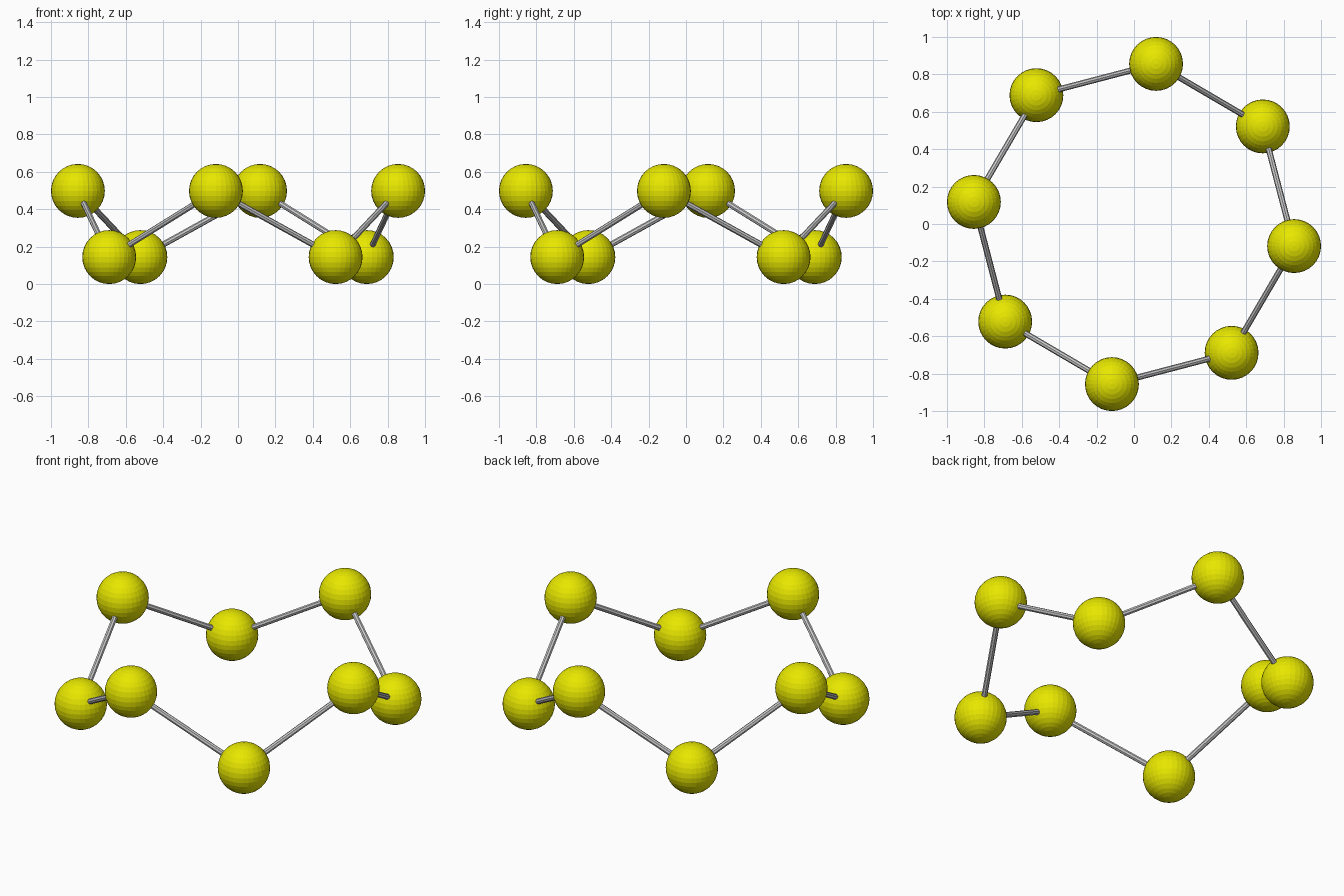
import bpy, math
from mathutils import Vector

if "Cube" in bpy.data.objects:
    bpy.data.objects.remove(bpy.data.objects["Cube"])

BALL_R, ROD_R = 0.144, 0.016
LOW_Z, HIGH_Z = 0.144, 0.498


def material(name, rgb):
    m = bpy.data.materials.new(name)
    m.diffuse_color = (*rgb, 1)
    m.use_nodes = True
    m.node_tree.nodes["Principled BSDF"].inputs["Base Color"].default_value = m.diffuse_color
    return m


yellow = material("yellow", (0.8, 0.8, 0.0))
grey = material("grey", (0.58, 0.58, 0.58))

# Puckered ring of eight points, alternately high and low
points = []
for i in range(8):
    high = i % 2 == 0
    a = math.atan2(0.856, 0.118) + i * math.pi / 4
    r = math.hypot(0.856, 0.118)
    points.append(Vector((r * math.cos(a), r * math.sin(a), HIGH_Z if high else LOW_Z)))

for i, p in enumerate(points):
    # Ball
    bpy.ops.mesh.primitive_uv_sphere_add(segments=32, ring_count=16, radius=BALL_R, location=p)
    ball = bpy.context.object
    ball.name = f"ball_{i + 1}"
    ball.data.materials.append(yellow)

    # Rod to the next ball
    q = points[(i + 1) % 8]
    d = q - p
    bpy.ops.mesh.primitive_cylinder_add(vertices=8, radius=ROD_R, depth=d.length,
                                        location=(p + q) / 2,
                                        rotation=d.to_track_quat('Z', 'Y').to_euler())
    rod = bpy.context.object
    rod.name = f"rod_{i + 1}"
    rod.data.materials.append(grey)
